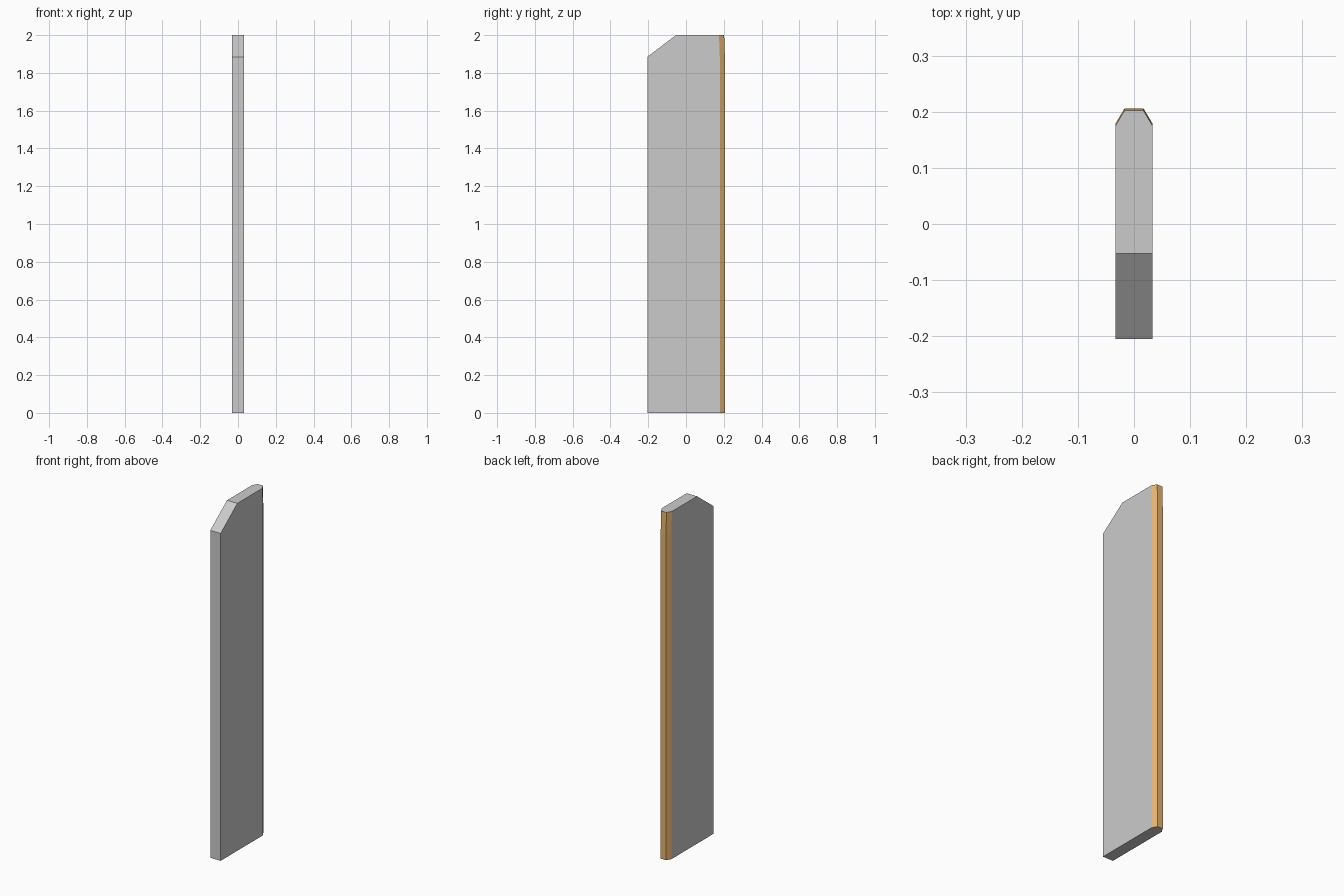
import bpy, bmesh
from mathutils import Vector
from math import radians

if "Cube" in bpy.data.objects:
    bpy.data.objects.remove(bpy.data.objects["Cube"])

W, N = 0.033, 0.017          # half width, half width of the narrow back face
FRONT, SHOULDER, BACK = -0.205, 0.179, 0.206
TAPER_Z, TOP = 1.9, 2.0

# Plank footprint with a bevelled back edge
outline = [(-W, FRONT), (W, FRONT), (W, SHOULDER), (N, BACK), (-N, BACK), (-W, SHOULDER)]
bm = bmesh.new()


def ring(z, inset):
    return [bm.verts.new((x, y - (inset if y > 0 else 0), z)) for x, y in outline]


# Straight body, with the back edge leaning in slightly near the top
rings = [ring(0, 0), ring(TAPER_Z - 0.02, 0), ring(TOP, 0.004)]
bm.faces.new(rings[0][::-1])
bm.faces.new(rings[-1])
for lo, hi in zip(rings, rings[1:]):
    for i in range(6):
        j = (i + 1) % 6
        f = bm.faces.new((lo[i], lo[j], hi[j], hi[i]))
        f.material_index = 1 if i in (2, 3, 4) else 0

# Sloped cut on the upper front corner
a, b = Vector((0, FRONT, 1.885)), Vector((0, -0.053, TOP))
d = b - a
cut = bmesh.ops.bisect_plane(bm, geom=bm.verts[:] + bm.edges[:] + bm.faces[:],
                             plane_co=a, plane_no=(0, -d.z, d.y), clear_outer=True)
bmesh.ops.holes_fill(bm, edges=[e for e in bm.edges if e.is_boundary])
bmesh.ops.dissolve_limit(bm, angle_limit=radians(0.5), verts=bm.verts[:],
                         edges=bm.edges[:], delimit={'MATERIAL'})
bmesh.ops.recalc_face_normals(bm, faces=bm.faces[:])

mesh = bpy.data.meshes.new("plank")
bm.to_mesh(mesh)
bm.free()

# Grey body and orange back edge
for name, colour in (("grey", (0.6, 0.6, 0.6, 1)), ("orange", (0.8, 0.45, 0.15, 1))):
    mat = bpy.data.materials.new(name)
    mat.diffuse_color = colour
    mat.use_nodes = True
    mat.node_tree.nodes["Principled BSDF"].inputs["Base Color"].default_value = mat.diffuse_color
    mesh.materials.append(mat)
bpy.context.collection.objects.link(bpy.data.objects.new("plank", mesh))
